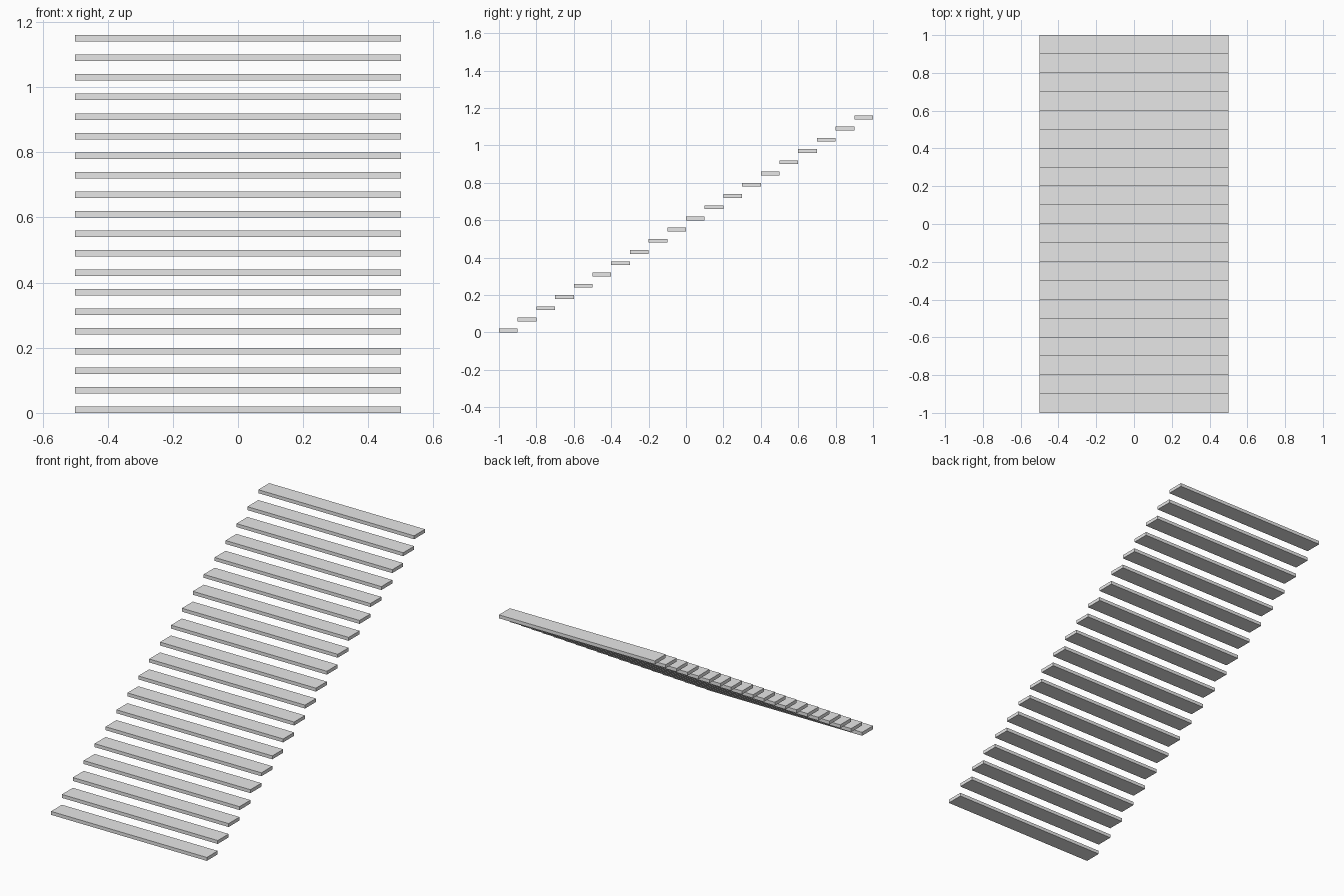
import bpy

if "Cube" in bpy.data.objects:
    bpy.data.objects.remove(bpy.data.objects["Cube"])

STEPS = 20
WIDTH, DEPTH, THICK = 1.0, 0.1, 0.02
RISE = 0.06

grey = bpy.data.materials.new("light_grey")
grey.diffuse_color = (0.8, 0.8, 0.8, 1)
grey.use_nodes = True
grey.node_tree.nodes["Principled BSDF"].inputs["Base Color"].default_value = grey.diffuse_color

# One flat tread slab, lowest at the front
bpy.ops.mesh.primitive_cube_add(size=1, location=(0, -1 + DEPTH / 2, THICK / 2))
tread = bpy.context.object
tread.name = "stair_treads"
tread.scale = (WIDTH, DEPTH, THICK)
bpy.ops.object.transform_apply(location=False, rotation=False, scale=True)
tread.data.materials.append(grey)

# Repeat it as a floating staircase rising to the back
flight = tread.modifiers.new("flight", 'ARRAY')
flight.count = STEPS
flight.use_relative_offset = False
flight.use_constant_offset = True
flight.constant_offset_displace = (0, DEPTH, RISE)
